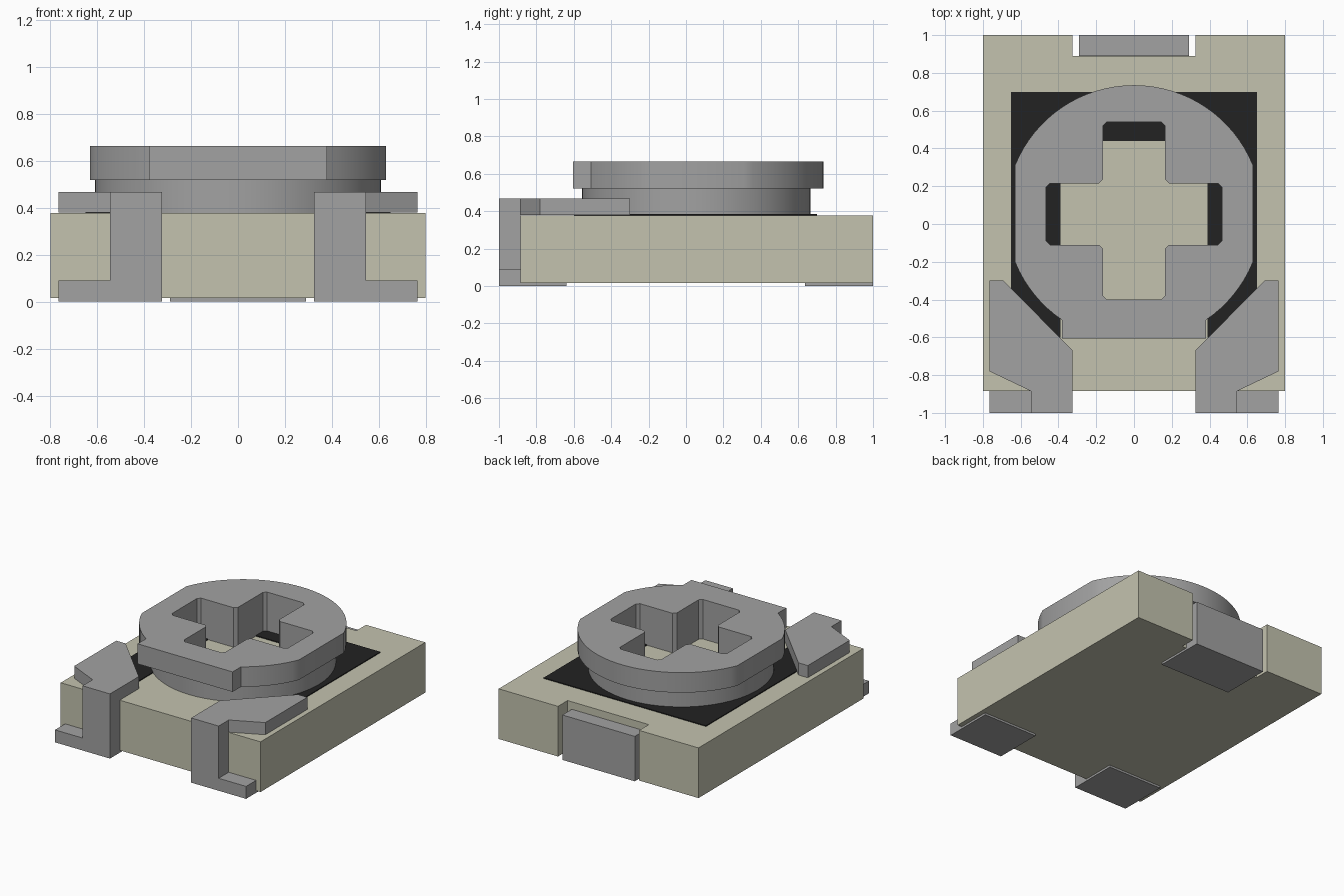
import bpy
import bmesh
import math

if "Cube" in bpy.data.objects:
    bpy.data.objects.remove(bpy.data.objects["Cube"], do_unlink=True)


def material(name, rgb):
    m = bpy.data.materials.new(name)
    m.use_nodes = True
    m.diffuse_color = (*rgb, 1)
    m.node_tree.nodes["Principled BSDF"].inputs["Base Color"].default_value = (*rgb, 1)
    return m


CERAMIC = material("beige ceramic", (0.55, 0.545, 0.43))
METAL = material("grey metal", (0.36, 0.36, 0.36))
CARBON = material("black carbon", (0.016, 0.016, 0.016))


def prism(name, outline, z0, z1, mat, hole=None, smooth=False):
    """Extrude a closed outline, optionally with a hole, from z0 to z1."""
    bm = bmesh.new()
    edges = []
    for loop in [outline] + ([hole] if hole else []):
        vs = [bm.verts.new((x, y, z0)) for x, y in loop]
        edges += [bm.edges.new((a, b)) for a, b in zip(vs, vs[1:] + vs[:1])]
    if hole:
        bmesh.ops.triangle_fill(bm, edges=edges, use_beauty=True)
    else:
        bm.faces.new(vs)
    res = bmesh.ops.extrude_face_region(bm, geom=bm.faces[:])
    top = [g for g in res["geom"] if isinstance(g, bmesh.types.BMVert)]
    bmesh.ops.translate(bm, verts=top, vec=(0, 0, z1 - z0))
    bmesh.ops.recalc_face_normals(bm, faces=bm.faces[:])
    me = bpy.data.meshes.new(name)
    bm.to_mesh(me)
    bm.free()
    me.materials.append(mat)
    if smooth:
        me.shade_smooth()
        me.set_sharp_from_angle(angle=math.radians(25))
    ob = bpy.data.objects.new(name, me)
    bpy.context.collection.objects.link(ob)
    return ob


def box(name, x0, x1, y0, y1, z0, z1, mat):
    return prism(name, [(x0, y0), (x1, y0), (x1, y1), (x0, y1)], z0, z1, mat)


def mirrored(half):
    """Complete an outline whose right half runs from front to back."""
    return half + [(-x, y) for x, y in reversed(half)]


# Ceramic base with a notch in the back edge
prism("base", mirrored([(0.8, -0.885), (0.8, 1.0), (0.325, 1.0), (0.325, 0.89)]),
      0.015, 0.378, CERAMIC)

# U-shaped resistive track
prism("resistive_track",
      mirrored([(0.39, -0.60), (0.65, -0.60), (0.65, 0.70)])
      + [(-0.39, -0.60), (-0.39, 0.44), (0.39, 0.44)],
      0.376, 0.384, CARBON)

# Cross-shaped driver slot with chamfered corners
CY = 0.055
c = 0.02
slot = mirrored([
    (0.165 - c, -0.40), (0.165, -0.40 + c), (0.165, -0.11 - c), (0.165 + c, -0.11),
    (0.465 - c, -0.11), (0.465, -0.11 + c), (0.465, 0.215 - c), (0.465 - c, 0.215),
    (0.165 + c, 0.215), (0.165, 0.215 + c), (0.165, 0.54 - c), (0.165 - c, 0.54)])

# Rotor neck: a plain disc
neck = [(0.61 * math.cos(t), CY + 0.61 * math.sin(t))
        for t in (math.tau * i / 64 for i in range(64))]
prism("rotor_neck", neck, 0.379, 0.52, METAL, slot, True)

# Rotor head: a disc with flat sides and a square front tab
R, W, TAB = 0.68, 0.63, 0.38
side = math.acos(W / R)
tab = -math.acos(TAB / R)
head = [(TAB, -0.605)]
head += [(R * math.cos(a), CY + R * math.sin(a))
         for a in (tab + (-side - tab) * i / 8 for i in range(9))]
head += [(R * math.cos(a), CY + R * math.sin(a))
         for a in (side + (math.pi / 2 - side) * i / 16 for i in range(16))]
head = head + [(0, CY + R)] + [(-x, y) for x, y in reversed(head)]
prism("rotor_head", head, 0.52, 0.665, METAL, slot, True)

# Front terminals: clamp plate, post, foot and solder pad on each side
clamp = [(0.325, -1.0), (0.545, -1.0), (0.545, -0.885), (0.765, -0.78),
         (0.765, -0.30), (0.69, -0.30), (0.325, -0.67)]
for s, label in ((1, "left"), (-1, "right")):
    prism(label + "_clamp", [(s * x, y) for x, y in clamp], 0.38, 0.468, METAL)
    box(label + "_post", s * 0.325, s * 0.545, -1.0, -0.885, 0, 0.38, METAL)
    box(label + "_foot", s * 0.545, s * 0.765, -1.0, -0.885, 0, 0.09, METAL)
    box(label + "_pad", s * 0.325, s * 0.765, -0.885, -0.64, 0, 0.015, METAL)

# Back terminal in the notch, with its solder pad
box("back_terminal", -0.29, 0.29, 0.892, 1.0, 0, 0.325, METAL)
box("back_pad", -0.29, 0.29, 0.635, 0.892, 0, 0.015, METAL)
